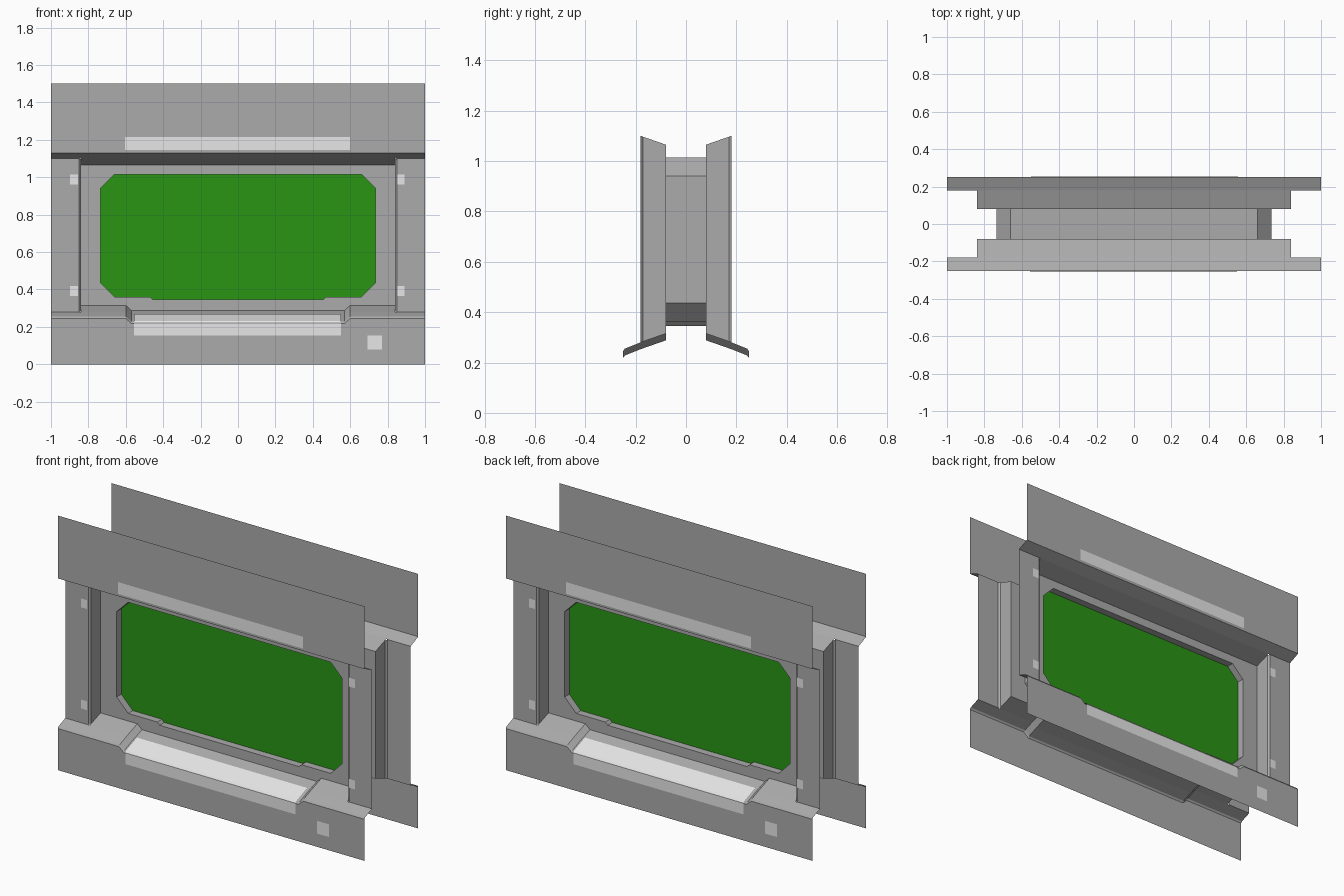
import bpy
import bmesh
from math import pi
from mathutils import Matrix, Vector

cube = bpy.data.objects.get("Cube")
if cube:
    bpy.data.objects.remove(cube, do_unlink=True)


def material(name, colour):
    mat = bpy.data.materials.new(name)
    mat.use_nodes = True
    mat.diffuse_color = (*colour, 1)
    mat.node_tree.nodes["Principled BSDF"].inputs["Base Color"].default_value = (*colour, 1)
    return mat


GREY = material("panel_grey", (0.41, 0.41, 0.41))
LIGHT = material("light_grey", (0.8, 0.8, 0.8))
GREEN = material("screen_green", (0.022, 0.30, 0.007))
VIEWER = Vector((0, -1, 0.7))   # every sheet of a side faces this point


def sheet(name, rows, mat, closed=False):
    """Quads between matching rows of points (one row is a polygon), on both sides."""
    bm = bmesh.new()
    grid = [[bm.verts.new(p) for p in row] for row in rows]
    if len(grid) == 1:
        bm.faces.new(grid[0])
    for a, b in zip(grid, grid[1:]):
        for i in range(len(a) if closed else len(a) - 1):
            j = (i + 1) % len(a)
            bm.faces.new((a[i], a[j], b[j], b[i]))
    bm.normal_update()
    for f in bm.faces:
        if f.normal.dot(VIEWER - f.calc_center_median()) < 0:
            f.normal_flip()
    for side, angle in (("front", 0), ("back", pi)):
        mesh = bpy.data.meshes.new(side + "_" + name)
        bm.to_mesh(mesh)
        mesh.transform(Matrix.Rotation(angle, 4, "Z"))
        mesh.materials.append(mat)
        obj = bpy.data.objects.new(side + "_" + name, mesh)
        bpy.context.collection.objects.link(obj)
    bm.free()


def extrude_x(name, profile, x0, x1, mat):
    sheet(name, [[(x, y, z) for y, z in profile] for x in (x0, x1)], mat)


def mirrored(half):
    return half + [(-x, z) for x, z in reversed(half)]


def ring(points, y):
    return [(x, y, z) for x, z in points]


# Upper flange and the lintel sloping in to the frame
extrude_x("upper_flange", [(-0.25, 1.5), (-0.25, 1.13), (-0.18, 1.10)], -1, 1, GREY)
extrude_x("lintel", [(-0.18, 1.10), (-0.08, 1.065)], -0.84, 0.84, GREY)

# Side posts with a small corner chamfer
for side, s in (("left", 1), ("right", -1)):
    plan = [(1, -0.18), (0.85, -0.18), (0.84, -0.17), (0.84, -0.08)]
    low = [(s * x, y, 0.28 + 0.35 * (y + 0.18)) for x, y in plan]
    high = [(s * x, y, 1.10 - 0.35 * (y + 0.18)) for x, y in plan]
    sheet(side + "_post", [low, high], GREY)

# Lower flange and sill, with a shallow dip in the middle
DIP = 0.027
columns = [(-1, 0), (-0.84, 0), (-0.6, 0), (-0.57, DIP),
           (0.57, DIP), (0.6, 0), (0.84, 0), (1, 0)]


def dipped(cols, y, z):
    return [(x, y, z - d) for x, d in cols]


sheet("lower_flange", [[(x, -0.25, 0) for x, d in columns],
                       dipped(columns, -0.25, 0.245),
                       dipped(columns, -0.243, 0.255),
                       dipped(columns, -0.18, 0.28)], GREY)
sheet("sill", [dipped(columns[1:-1], -0.18, 0.28),
               dipped(columns[1:-1], -0.08, 0.315)], GREY)

# Frame around the opening, the opening's inner walls, and the screen
outer = mirrored([(0.57, 0.288), (0.6, 0.315), (0.84, 0.315),
                  (0.84, 0.437), (0.84, 0.94), (0.84, 1.065)])
inner = mirrored([(0.455, 0.345), (0.47, 0.36), (0.66, 0.36),
                  (0.735, 0.437), (0.735, 0.94), (0.66, 1.015)])
sheet("frame", [ring(outer, -0.08), ring(inner, -0.08)], GREY, closed=True)
sheet("opening_wall", [ring(inner, -0.08), ring(inner, 0)], GREY, closed=True)
sheet("screen", [ring(inner, -0.037)], GREEN)

# Light plates
extrude_x("upper_strip", [(-0.253, 1.145), (-0.253, 1.215)], -0.605, 0.6, LIGHT)
extrude_x("sill_strip", [(-0.253, 0.155), (-0.253, 0.221), (-0.245, 0.232), (-0.145, 0.270)],
          -0.557, 0.552, LIGHT)
extrude_x("flange_square", [(-0.253, 0.08), (-0.253, 0.155)], 0.693, 0.77, LIGHT)
for side, x in (("left", 0.87), ("right", -0.876)):
    for level, z in (("lower", 0.392), ("upper", 0.988)):
        extrude_x(f"{side}_{level}_square", [(-0.183, z - 0.026), (-0.183, z + 0.026)],
                  x - 0.021, x + 0.021, LIGHT)
